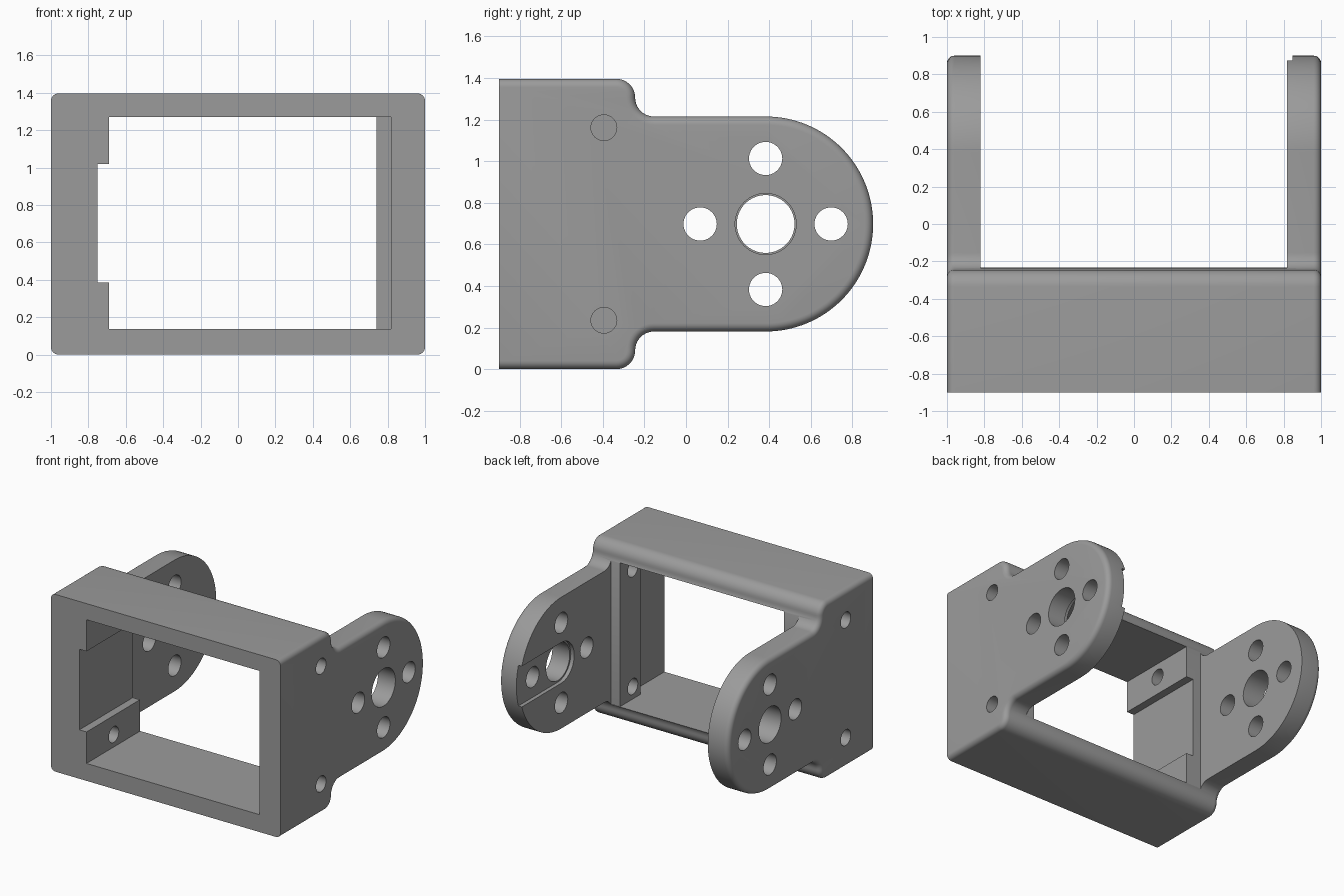
import bpy, bmesh, math

if "Cube" in bpy.data.objects:
    bpy.data.objects.remove(bpy.data.objects["Cube"])

MID = 0.698                      # height of the symmetry plane
HUB_Y, ARM_R = 0.383, 0.517      # rounded arm end
STEP_R = 0.0905                  # radius of the shoulder curves
EDGE = 0.04                      # rounding of the outer side edges

grey = bpy.data.materials.new("grey")
grey.diffuse_color = (0.33, 0.33, 0.33, 1)
grey.use_nodes = True
grey.node_tree.nodes["Principled BSDF"].inputs["Base Color"].default_value = grey.diffuse_color


def arc(cy, cz, r, a0, a1, n):
    return [(cy + r * math.cos(math.radians(a0 + (a1 - a0) * i / n)),
             cz + r * math.sin(math.radians(a0 + (a1 - a0) * i / n))) for i in range(n + 1)]


def side_profile(t):
    """Side outline, inset by t everywhere but at the flat front."""
    sz = ARM_R + STEP_R
    top = [(-0.9, MID * 1.0 - t)]
    top += arc(-0.335, sz, STEP_R - t, 90, 0, 10)
    top += arc(-0.335 + 2 * STEP_R, sz, STEP_R + t, 180, 270, 10)
    top += arc(HUB_Y, 0, ARM_R - t, 90, 0, 32)
    bottom = [(y, -z) for y, z in reversed(top[:-1])]
    return [(y, MID + z) for y, z in top + bottom]


def new_object(name, bm):
    bmesh.ops.recalc_face_normals(bm, faces=bm.faces)
    mesh = bpy.data.meshes.new(name)
    bm.to_mesh(mesh)
    bm.free()
    mesh.materials.append(grey)
    ob = bpy.data.objects.new(name, mesh)
    bpy.context.collection.objects.link(ob)
    return ob


# Solid bracket body: outline lofted along x with rounded side edges
bm = bmesh.new()
steps = 6
half = []
for i in range(steps + 1):
    a = math.pi / 2 * i / steps
    half.append((1 - EDGE + EDGE * math.sin(a), EDGE * (1 - math.cos(a))))
sections = [(-x, t) for x, t in reversed(half)] + half
rings = [[bm.verts.new((x, y, z)) for y, z in side_profile(t)] for x, t in sections]
for a, b in zip(rings, rings[1:]):
    n = len(a)
    for i in range(n):
        j = (i + 1) % n
        bm.faces.new((a[i], a[j], b[j], b[i]))
bm.faces.new(rings[0])
bm.faces.new(rings[-1])
body = new_object("bracket_body", bm)
bpy.context.view_layer.objects.active = body
body.select_set(True)


def cut(bm):
    cutter = new_object("cutter", bm)
    cutter.hide_render = True
    mod = body.modifiers.new("cut", 'BOOLEAN')
    mod.operation = 'DIFFERENCE'
    mod.solver = 'EXACT'
    mod.object = cutter
    bpy.ops.object.modifier_apply(modifier=mod.name)
    mesh = cutter.data
    bpy.data.objects.remove(cutter)
    bpy.data.meshes.remove(mesh)


def cut_prism(x0, x1, outline):
    bm = bmesh.new()
    a = [bm.verts.new((x0, y, z)) for y, z in outline]
    b = [bm.verts.new((x1, y, z)) for y, z in outline]
    n = len(a)
    for i in range(n):
        j = (i + 1) % n
        bm.faces.new((a[i], a[j], b[j], b[i]))
    bm.faces.new(a)
    bm.faces.new(b)
    cut(bm)


def cut_box(x0, x1, y0, y1, z0, z1):
    cut_prism(x0, x1, [(y0, z0), (y1, z0), (y1, z1), (y0, z1)])


def cut_hole(x0, x1, y, z, r, n=40):
    cut_prism(x0, x1, arc(y, z, r, 0, 360, n)[:-1])


Z0, Z1 = 0.137, 1.269
# Gap between the arms, window through the frame, pocket in front of the right rib
cut_box(-0.82, 0.818, -0.235, 1.2, Z0, Z1)
cut_box(-0.69, 0.74, -1.1, 0.0, Z0, Z1)
cut_box(0.6, 0.818, -1.1, -0.49, Z0, Z1)
# Notch along the left mounting block
cut_box(-0.752, -0.5, -1.1, 0.0, 0.385, 1.02)

# Shallow slot on the inside of the right arm, running from hub to rim
cut_prism(0.7, 0.848, [(1.2, MID - 0.16), (1.2, MID + 0.16)]
          + arc(HUB_Y, MID, 0.16, 90, 270, 20))

# Hub holes and the four screw holes around them on each arm
for x0, x1, r in ((0.6, 1.2, 0.147), (-1.2, -0.6, 0.139)):
    cut_hole(x0, x1, HUB_Y, MID, r, 56)
    for k in range(4):
        a = k * math.pi / 2
        cut_hole(x0, x1, HUB_Y + 0.315 * math.cos(a), MID + 0.315 * math.sin(a), 0.08)

# Frame mounting holes
for x0, x1, y in ((0.5, 1.2, -0.395), (-1.2, -0.5, -0.56)):
    for s in (-1, 1):
        cut_hole(x0, x1, y, MID + s * 0.463, 0.062, 32)

bpy.ops.object.shade_smooth_by_angle(angle=math.radians(30))
